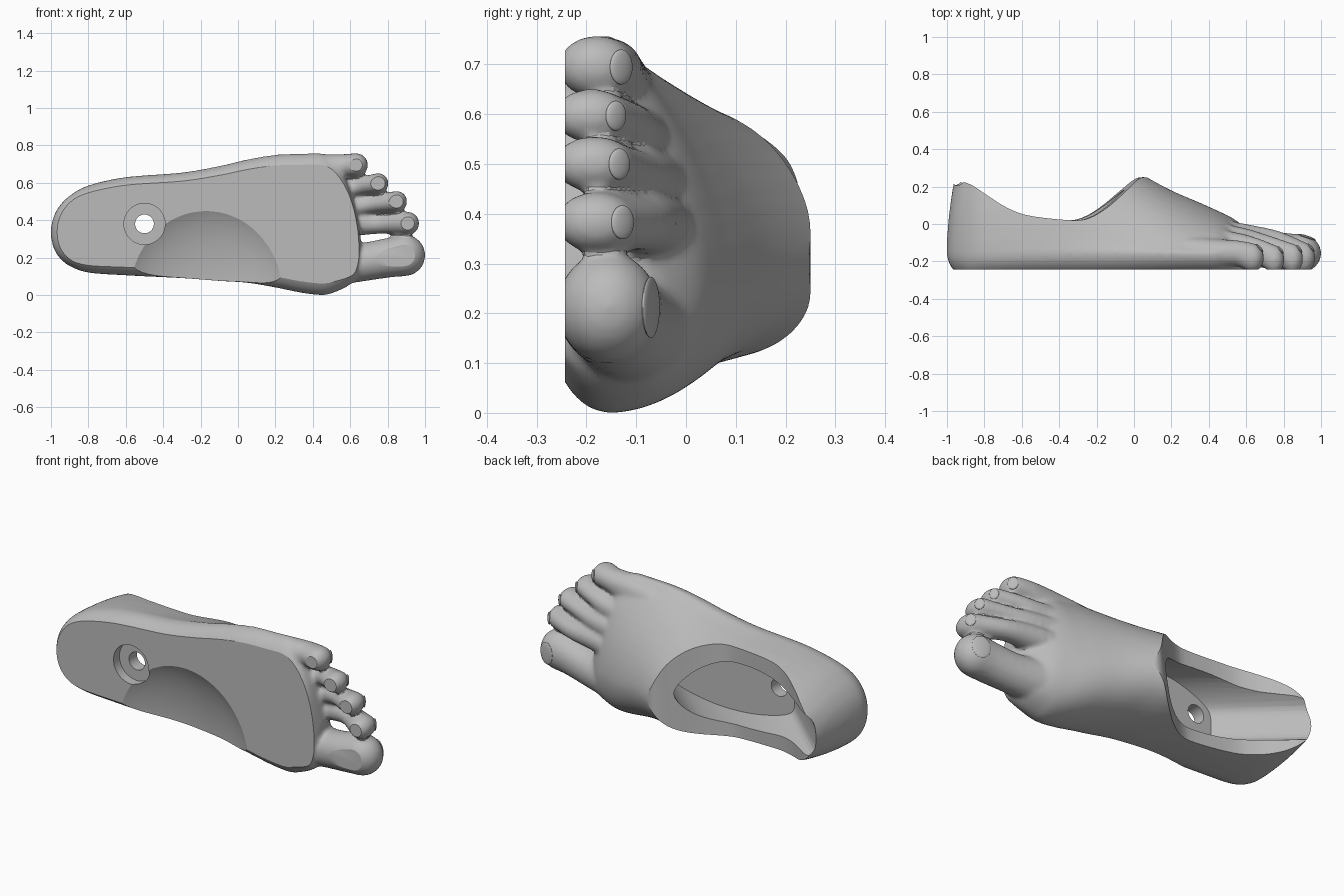
import bpy, bmesh, math
from mathutils import Vector, Matrix

cube = bpy.data.objects.get("Cube")
if cube:
    bpy.data.objects.remove(cube, do_unlink=True)

grey = bpy.data.materials.new("plain grey")
grey.use_nodes = True
GREY = (0.5, 0.5, 0.5, 1)
grey.diffuse_color = GREY
grey.node_tree.nodes["Principled BSDF"].inputs["Base Color"].default_value = GREY


def make(name, bm):
    bmesh.ops.recalc_face_normals(bm, faces=bm.faces)
    me = bpy.data.meshes.new(name)
    bm.to_mesh(me)
    bm.free()
    ob = bpy.data.objects.new(name, me)
    bpy.context.collection.objects.link(ob)
    me.materials.append(grey)
    return ob


def spline(rows, steps=8):
    """Smooth curve through rows of numbers."""
    rows = [Vector(r) for r in rows]
    out = []
    for i in range(len(rows) - 1):
        a, b, c, d = (rows[min(max(i + k, 0), len(rows) - 1)] for k in (-1, 0, 1, 2))
        for s in range(steps):
            t = s / steps
            out.append(0.5 * (2 * b + (c - a) * t + (2 * a - 5 * b + 4 * c - d) * t * t
                              + (3 * b - a - 3 * c + d) * t ** 3))
    return out + [rows[-1]]


def bridge(bm, rings):
    for r, q in zip(rings, rings[1:]):
        n = len(r)
        for i in range(n):
            bm.faces.new((r[i], r[(i + 1) % n], q[(i + 1) % n], q[i]))
    bm.faces.new(rings[0])
    bm.faces.new(rings[-1])


def prism(name, lower, upper):
    bm = bmesh.new()
    bridge(bm, [[bm.verts.new(p) for p in ring] for ring in (lower, upper)])
    return make(name, bm)


def apply(ob, kind, **settings):
    bpy.context.view_layer.objects.active = ob
    mod = ob.modifiers.new(kind.lower(), kind)
    for key, value in settings.items():
        setattr(mod, key, value)
    bpy.ops.object.modifier_apply(modifier=mod.name)


def cut(ob, cutter):
    apply(ob, "BOOLEAN", object=cutter, operation="DIFFERENCE", solver="EXACT")
    bpy.data.objects.remove(cutter, do_unlink=True)


# Foot body: sections along x as (x, low z, high z, crown y)
SECTIONS = [
    (-1, .31, .36, -.08), (-.985, .25, .42, .08), (-.955, .2, .475, .26),
    (-.9, .155, .53, .42), (-.8, .12, .585, .52), (-.6, .105, .63, .53),
    (-.3, .09, .655, .46), (-.1, .075, .69, .36), (.05, .065, .725, .262),
    (.2, .04, .75, .18), (.35, .01, .757, .115), (.46, .0, .755, .065),
    (.53, .02, .7, .03), (.59, .05, .59, -.015), (.63, .09, .45, -.05), (.655, .16, .33, -.1)]
BASE = -.15


def power(v, p):
    return math.copysign(abs(v) ** p, v)


def section(x, low, high, crown):
    half, mid = (high - low) / 2, (high + low) / 2
    lean = -.13 * min(1, max(0, (x + .7) / 1.1))
    depth = .155 * min(1, half / .2)
    ring = []
    for i in range(48):
        a = math.tau * i / 48
        c, s = math.cos(a), math.sin(a)
        if s >= 0:
            drift = lean * s ** (.7 if c > 0 else 2)
            ring.append((x, BASE + (crown - BASE) * s ** 1.15, mid + half * power(c, 1.15) + drift))
        else:
            ring.append((x, BASE + depth * power(s, .9), mid + half * power(c, .9)))
    return ring


bm = bmesh.new()
bridge(bm, [[bm.verts.new(p) for p in section(*row)] for row in spline(SECTIONS)])

# Toes and tendons: chains of balls as (x, y, z, radius, radius in y)
TOES = {
    "big": [(.45, -.1, .17, .13, .13), (.65, -.125, .175, .105, .105), (.8, -.15, .198, .106, .104), (.89, -.157, .212, .112, .103)],
    "second": [(.3, .0, .36, .06, .06), (.6, -.07, .38, .066, .07), (.76, -.095, .38, .054, .06), (.908, -.18, .383, .062, .082)],
    "third": [(.3, -.02, .46, .06, .06), (.56, -.085, .468, .066, .07), (.7, -.115, .483, .05, .06), (.848, -.185, .5, .057, .08)],
    "fourth": [(.28, -.06, .55, .06, .06), (.52, -.11, .556, .065, .07), (.64, -.13, .58, .05, .06), (.75, -.19, .597, .055, .077)],
    "little": [(.3, -.14, .66, .07, .07), (.46, -.155, .67, .082, .075), (.56, -.158, .69, .064, .07), (.632, -.18, .695, .064, .078)]}
for toe in TOES.values():
    for x, y, z, r, h in spline(toe):
        place = Matrix.Translation((x, y, z)) @ Matrix.Diagonal((r, h, r, 1))
        bmesh.ops.create_icosphere(bm, subdivisions=3, radius=1, matrix=place)
foot = make("foot", bm)
apply(foot, "REMESH", mode="VOXEL", voxel_size=.01)
apply(foot, "SMOOTH", factor=.5, iterations=12)

# Hollow arch under the instep
bm = bmesh.new()
bmesh.ops.create_uvsphere(bm, u_segments=64, v_segments=32, radius=1,
                          matrix=Matrix.Translation((-.17, -.37, 0)) @ Matrix.Diagonal((.5, .22, .55, 1)))
cut(foot, make("arch_cutter", bm))

# Flat sole
bm = bmesh.new()
bmesh.ops.create_cube(bm, size=1, matrix=Matrix.Translation((0, -.743, .4)) @ Matrix.Diagonal((3, 1, 2, 1)))
cut(foot, make("sole_cutter", bm))

# Curved ankle opening, leaning slightly toward the outer side
RIM = [(-.955, .238), (-.88, .21), (-.8, .155), (-.7, .09), (-.58, .045), (-.35, .02),
       (-.25, .035), (-.15, .095), (-.05, .18), (.03, .245), (.09, .246)]
rim = [(-1.2, .9), (-1.2, .245)] + [tuple(p) for p in spline(RIM, 5)] + [(.5, .25), (.5, .9)]
cut(foot, prism("ankle_cutter", [(x - .05, y, -.2) for x, y in rim], [(x + .05, y, 1) for x, y in rim]))

# Inner pocket: a slanted shaft that runs forward as it goes down to a flat floor
PLAN = [(-.84, .34), (-.81, .25), (-.6, .19), (-.35, .18), (-.1, .23), (.04, .34),
        (-.1, .45), (-.35, .52), (-.6, .52), (-.81, .44), (-.84, .34)]
plan = [tuple(p) for p in spline(PLAN, 5)][:-1]
FLOOR, TOP, SLANT = -.12, .6, 1.1
cut(foot, prism("pocket_cutter", *[[(x - SLANT * (y - .1), y, z) for x, z in plan] for y in (FLOOR, TOP)]))

# Screw hole with a wide recess in the sole
for radius, centre, depth in ((.05, -.2, .3), (.11, -.25, .12)):
    bm = bmesh.new()
    place = Matrix.Translation((-.5, centre, .38)) @ Matrix.Rotation(math.pi / 2, 4, "X")
    bmesh.ops.create_cone(bm, cap_ends=True, segments=48, radius1=radius, radius2=radius, depth=depth, matrix=place)
    cut(foot, make("hole_cutter", bm))

# Toenails: thin domed plates resting on each toe tip
parts = [foot]
for name, toe in TOES.items():
    x, y, z, r, h = toe[-1]
    turn = math.radians(20 if name == "big" else 44)
    tilt = -math.atan2(math.sin(turn) / r, math.cos(turn) / h)
    spot = (x + r * .89 * math.sin(turn), y + h * .89 * math.cos(turn), z)
    bm = bmesh.new()
    place = (Matrix.Translation(spot) @ Matrix.Rotation(tilt, 4, "Z")
             @ Matrix.Diagonal((r * .45, .009, r * .55, 1)))
    bmesh.ops.create_icosphere(bm, subdivisions=4, radius=1, matrix=place)
    parts.append(make(name + "_toenail", bm))

bpy.ops.object.select_all(action="DESELECT")
for ob in parts:
    ob.select_set(True)
bpy.context.view_layer.objects.active = foot
bpy.ops.object.shade_smooth_by_angle(angle=math.radians(24))
